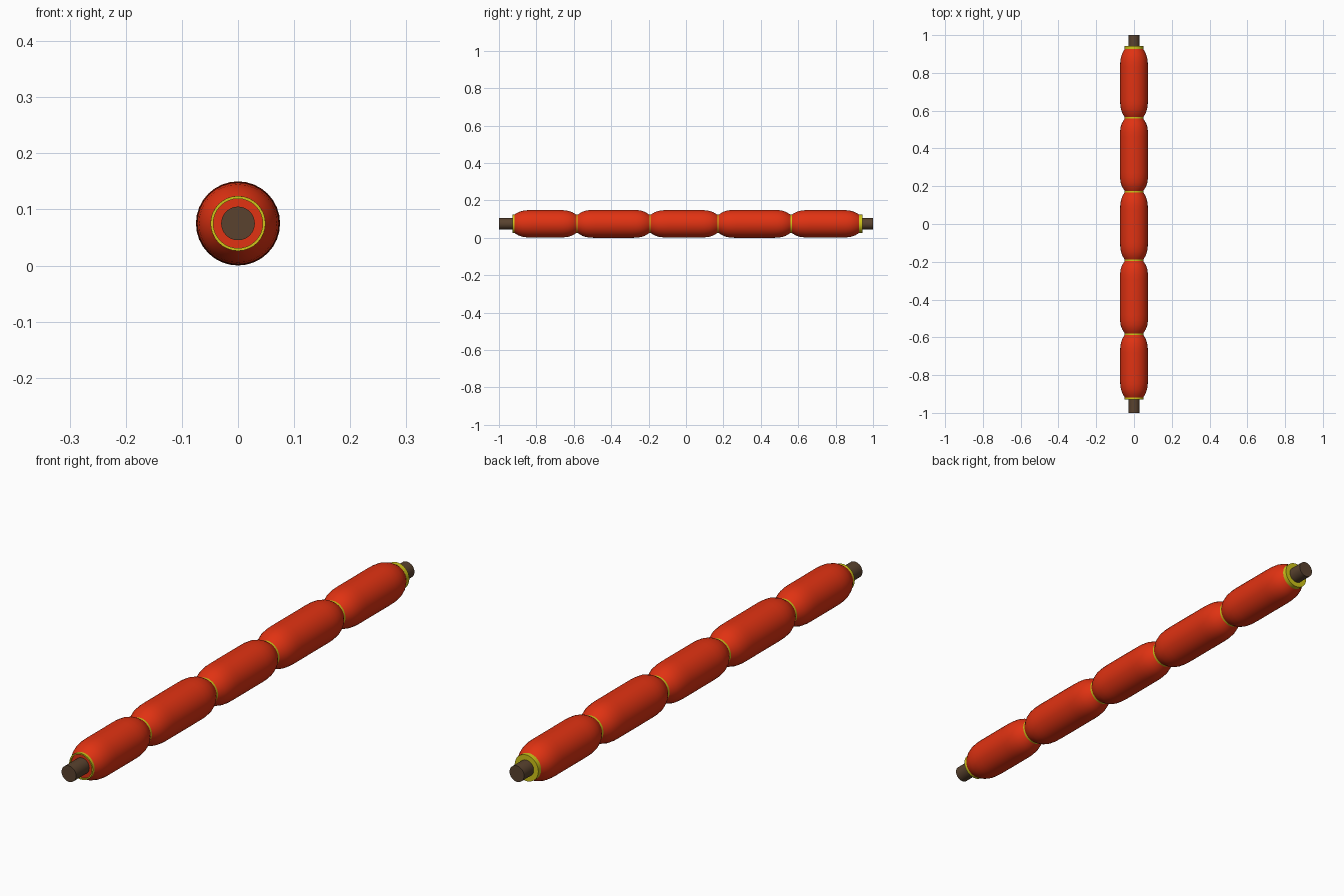
import bpy, bmesh, math

if "Cube" in bpy.data.objects:
    bpy.data.objects.remove(bpy.data.objects["Cube"])

CZ = 0.075     # height of the long axis
SIDES = 32


def material(name, rgb):
    m = bpy.data.materials.new(name)
    m.diffuse_color = (*rgb, 1)
    m.use_nodes = True
    m.node_tree.nodes["Principled BSDF"].inputs["Base Color"].default_value = m.diffuse_color
    return m


red = material("red_casing", (0.75, 0.032, 0.006))
yellow = material("yellow_band", (0.62, 0.55, 0.01))
brown = material("brown_core", (0.10, 0.055, 0.028))


def lathe(name, profile, mat, closed=False, caps=False):
    """Revolve (y, radius) points about the long axis."""
    bm = bmesh.new()
    rings = []
    for y, r in profile:
        rings.append([bm.verts.new((r * math.cos(2 * math.pi * i / SIDES), y,
                                    r * math.sin(2 * math.pi * i / SIDES)))
                      for i in range(SIDES)])
    pairs = list(zip(rings, rings[1:]))
    if closed:
        pairs.append((rings[-1], rings[0]))
    for a, b in pairs:
        for i in range(SIDES):
            j = (i + 1) % SIDES
            bm.faces.new((a[i], a[j], b[j], b[i]))
    if caps:
        bm.faces.new(rings[0])
        bm.faces.new(rings[-1])
    bmesh.ops.recalc_face_normals(bm, faces=bm.faces)
    me = bpy.data.meshes.new(name)
    bm.to_mesh(me)
    bm.free()
    me.materials.append(mat)
    ob = bpy.data.objects.new(name, me)
    ob.location.z = CZ
    bpy.context.collection.objects.link(ob)
    bpy.ops.object.select_all(action='DESELECT')
    ob.select_set(True)
    bpy.context.view_layer.objects.active = ob
    bpy.ops.object.shade_smooth_by_angle(angle=math.radians(40))
    return ob


# Central rod running end to end
lathe("core_rod", [(-1, 0.03), (1, 0.03)], brown, caps=True)

# Five rounded casing segments
joints = [-0.922, -0.582, -0.193, 0.172, 0.561, 0.93]
shoulder = [(0, 0.046), (0.012, 0.054), (0.027, 0.0625),
            (0.048, 0.0695), (0.075, 0.0728), (0.1, 0.0735)]
for k, (y0, y1) in enumerate(zip(joints, joints[1:])):
    scale = 1.02 if k in (1, 3) else 1.0
    half = [(d, r * scale) for d, r in shoulder]
    profile = [(y0 + d, r) for d, r in half] + [(y1 - d, r) for d, r in reversed(half)]
    lathe(f"casing_segment_{k + 1}", profile, red, caps=True)

# Thin bands at the joints and the front end
for k, y in enumerate(joints[:-1]):
    lathe(f"joint_band_{k + 1}", [(y - 0.006, 0.049), (y + 0.006, 0.049),
                                  (y + 0.006, 0.044), (y - 0.006, 0.044)],
          yellow, closed=True)

# Solid collar closing the back end
lathe("back_collar", [(0.926, 0.049), (0.943, 0.049), (0.943, 0.028), (0.926, 0.028)],
      yellow, closed=True)
